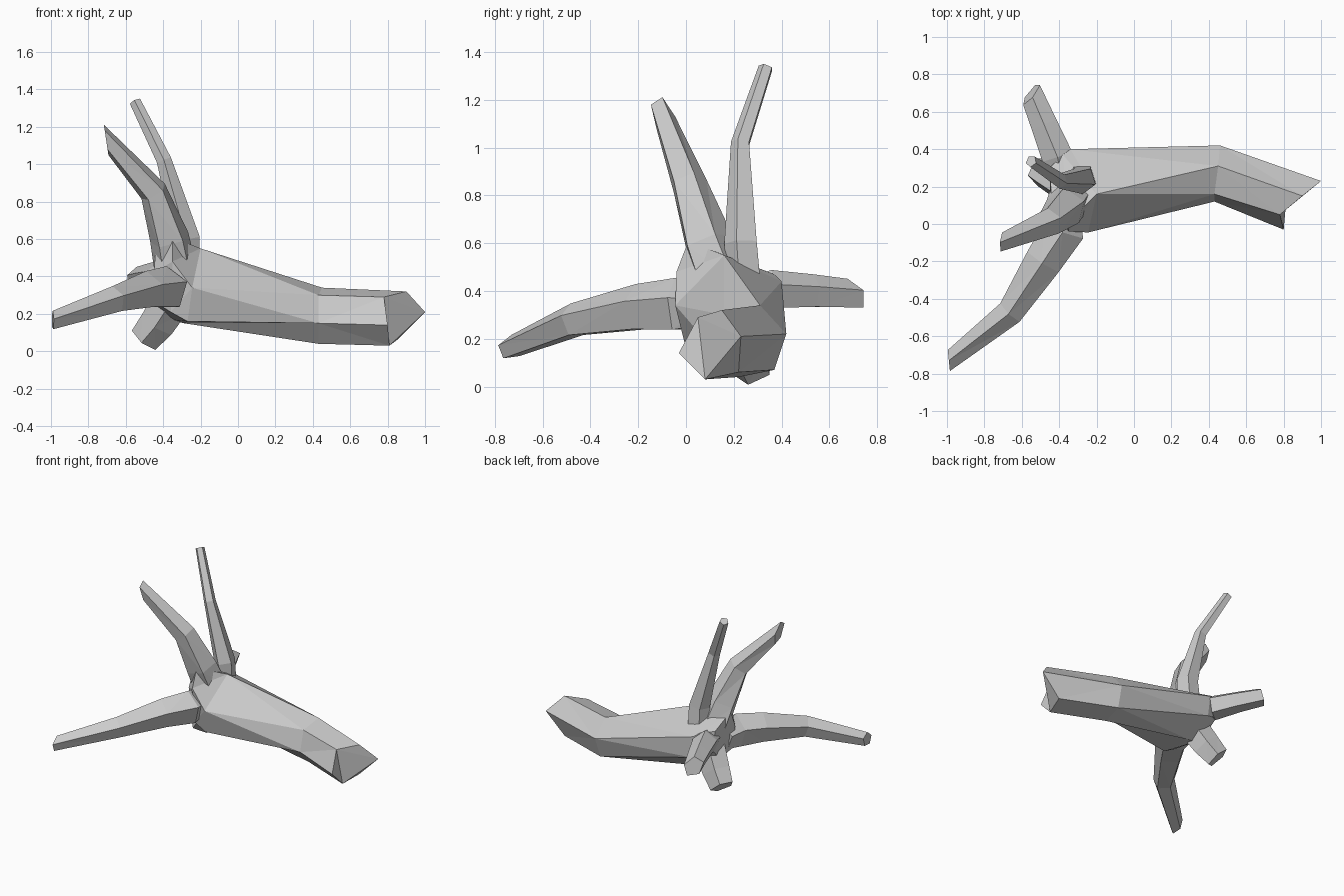
import bpy, bmesh, math
from mathutils import Vector

if "Cube" in bpy.data.objects:
    bpy.data.objects.remove(bpy.data.objects["Cube"])


def skin(name, rings, end_tris=None):
    """Bridge equal-sized rings of points into a closed, flat-shaded tube."""
    bm = bmesh.new()
    vr = [[bm.verts.new(p) for p in ring] for ring in rings]
    n = len(vr[0])
    for a, b in zip(vr, vr[1:]):
        for i in range(n):
            j = (i + 1) % n
            bm.faces.new((a[i], a[j], b[j], b[i]))
    bm.faces.new(vr[0])
    for tri in end_tris or [range(n)]:
        bm.faces.new([vr[-1][i] for i in tri])
    bmesh.ops.triangulate(bm, faces=[f for f in bm.faces if len(f.verts) == 4])
    bmesh.ops.recalc_face_normals(bm, faces=bm.faces)
    me = bpy.data.meshes.new(name)
    bm.to_mesh(me)
    bm.free()
    ob = bpy.data.objects.new(name, me)
    bpy.context.collection.objects.link(ob)
    return ob


def limb(name, path, cut=None, sides=5, phase=90):
    """Tapered limb along (x, y, z, radius) points; cut is the normal of the sawn tip."""
    pts = [Vector(p[:3]) for p in path]
    rings = []
    for i, p in enumerate(pts):
        t = (pts[min(i + 1, len(pts) - 1)] - pts[max(i - 1, 0)]).normalized()
        ref = Vector((0, 0, 1)) if abs(t.z) < 0.6 else Vector((0, -1, 0))
        u = t.cross(ref).normalized()
        v = u.cross(t)
        ring = []
        for k in range(sides):
            a = math.radians(phase) + math.tau * k / sides
            q = (u * math.cos(a) + v * math.sin(a)) * path[i][3]
            if cut and i == len(pts) - 1:
                n = Vector(cut).normalized()
                q -= t * (q.dot(n) / t.dot(n))
            ring.append(p + q)
        rings.append(ring)
    return skin(name, rings)


# Fallen trunk: six-sided, from the crown hub to the jagged broken end
skin("trunk", [
    [(-.44, .07, .26), (-.45, .06, .42), (-.44, .10, .54),
     (-.45, .30, .47), (-.45, .32, .33), (-.43, .22, .23)],
    [(-.36, .00, .21), (-.35, -.04, .48), (-.35, .01, .61),
     (-.38, .37, .47), (-.38, .38, .30), (-.36, .22, .17)],
    [(-.27, .00, .16), (-.245, -.045, .34), (-.20, .16, .55),
     (-.34, .40, .44), (-.32, .40, .28), (-.29, .24, .15)],
    [(.43, .12, .15), (.43, .16, .30), (.45, .31, .34),
     (.46, .42, .22), (.45, .37, .07), (.43, .22, .04)],
    [(.80, -.03, .14), (.78, .05, .29), (.90, .15, .32),
     (1.0, .23, .21), (.85, .22, .06), (.81, .08, .03)],
], end_tris=[(0, 1, 5), (1, 3, 5), (1, 2, 3), (3, 4, 5)])

# Long front limb resting low
limb("front_limb", [(-.38, .12, .34, .09), (-.38, -.04, .335, .12),
                    (-.485, -.20, .325, .105), (-.66, -.47, .275, .075),
                    (-.99, -.73, .165, .05)], cut=(-1, -.1, 0))

# Two limbs rising from the hub
limb("upper_front_limb", [(-.33, .16, .42, .12), (-.365, .09, .60, .11),
                          (-.45, .01, .85, .078), (-.705, -.095, 1.13, .048)],
     cut=(-1, 0, -.15), phase=-90)
limb("upper_back_limb", [(-.28, .25, .40, .08), (-.275, .235, .60, .075),
                         (-.395, .23, 1.02, .042), (-.55, .335, 1.335, .032)])

# Short back limb and stub underneath
limb("back_limb", [(-.39, .26, .385, .07), (-.41, .36, .40, .088),
                   (-.48, .53, .395, .075), (-.55, .695, .385, .065)],
     cut=(-.7, .6, .25))
limb("lower_stub", [(-.34, .20, .29, .11), (-.43, .25, .15, .10),
                    (-.50, .285, .065, .085)])
